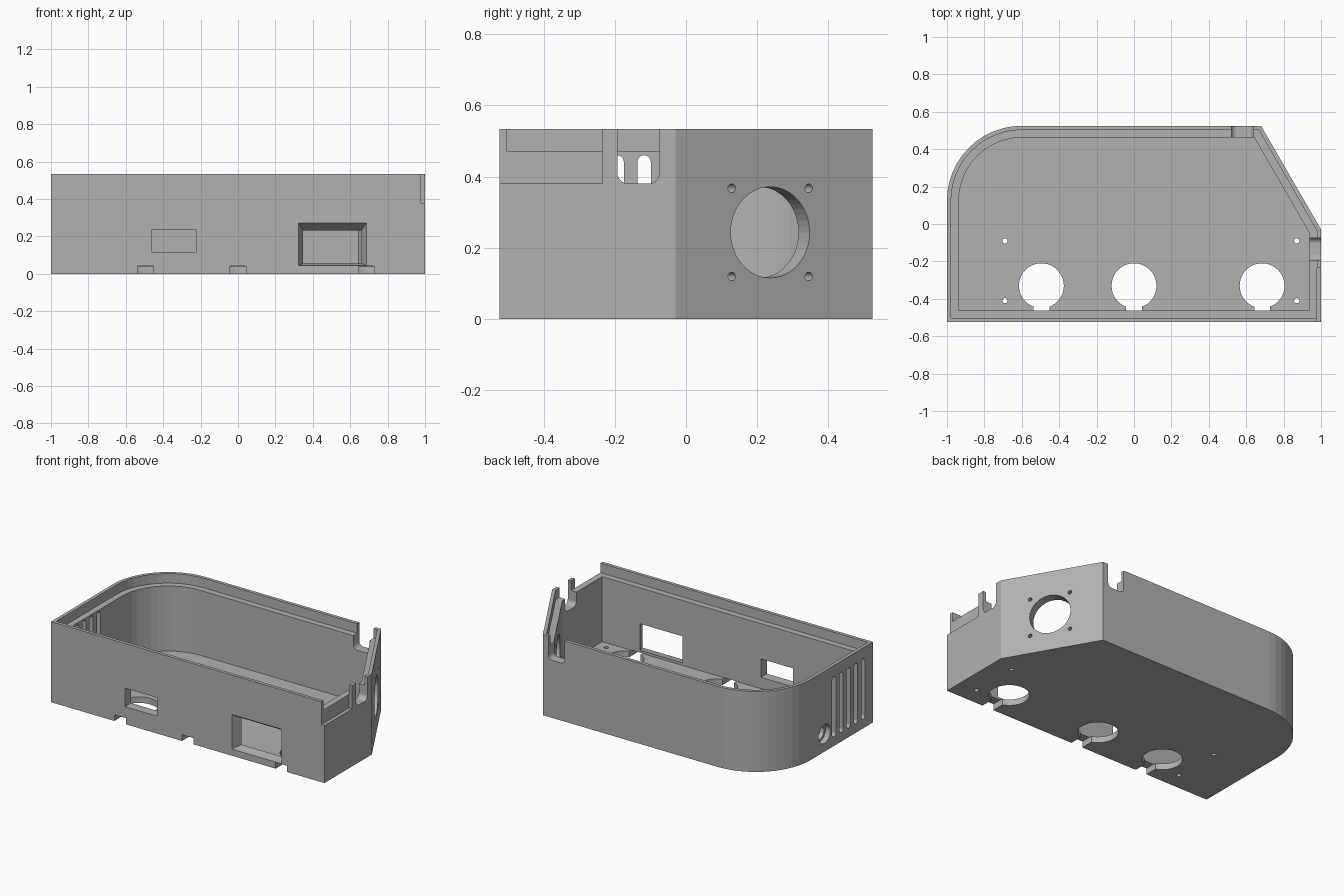
import bpy, bmesh, math
from mathutils import Vector

cube = bpy.data.objects.get("Cube")
if cube:
    bpy.data.objects.remove(cube, do_unlink=True)

HEIGHT, LEDGE, FLOOR = 0.533, 0.47, 0.04
LIP, WALL = 0.022, 0.063
HALF_Y, CORNER = 0.525, 0.4
X, Y, Z = Vector((1, 0, 0)), Vector((0, 1, 0)), Vector((0, 0, 1))

grey = bpy.data.materials.new("mid_grey")
grey.use_nodes = True
grey.diffuse_color = (0.445, 0.445, 0.445, 1)
grey.node_tree.nodes["Principled BSDF"].inputs["Base Color"].default_value = grey.diffuse_color


def prism(name, start, end, origin, u, v, w, near, far):
    """Solid between two matching outlines, in the frame u, v with depth along w."""
    bm = bmesh.new()
    rings = [[bm.verts.new(origin + u * a + v * b + w * d) for a, b in pts]
             for pts, d in ((start, near), (end, far))]
    n = len(start)
    bm.faces.new(rings[0])
    bm.faces.new(rings[1])
    for i in range(n):
        j = (i + 1) % n
        bm.faces.new((rings[0][i], rings[0][j], rings[1][j], rings[1][i]))
    bmesh.ops.remove_doubles(bm, verts=bm.verts, dist=1e-5)
    bmesh.ops.recalc_face_normals(bm, faces=bm.faces)
    mesh = bpy.data.meshes.new(name)
    bm.to_mesh(mesh)
    bm.free()
    mesh.materials.append(grey)
    obj = bpy.data.objects.new(name, mesh)
    bpy.context.collection.objects.link(obj)
    return obj


def circle(r, n=40):
    return [(r * math.cos(math.tau * i / n), r * math.sin(math.tau * i / n)) for i in range(n)]


def rect(a0, a1, b0, b1):
    return [(a0, b0), (a1, b0), (a1, b1), (a0, b1)]


def rounded(a0, a1, b0, b1, r, n=8):
    pts = []
    corners = ((a1 - r, b1 - r), (a0 + r, b1 - r), (a0 + r, b0 + r), (a1 - r, b0 + r))
    for k, (ca, cb) in enumerate(corners):
        for i in range(n + 1):
            t = math.pi / 2 * (k + i / n)
            pts.append((ca + r * math.cos(t), cb + r * math.sin(t)))
    return pts


# Slanted wall: its outward normal and distance from the origin
slant = Vector((math.cos(math.pi / 6), math.sin(math.pi / 6), 0))
slant_dist = slant.x - 0.03 * slant.y


def outline(inset):
    """Plan of the case: one round corner, one slanted corner, moved inwards."""
    x, y, d = 1 - inset, HALF_Y - inset, slant_dist - inset
    pts = [(-x, -y), (x, -y), (x, (d - slant.x * x) / slant.y), ((d - slant.y * y) / slant.x, y)]
    r, n = CORNER - inset, 12
    for i in range(n + 1):
        t = math.pi / 2 * (1 + i / n)
        pts.append((-1 + CORNER + r * math.cos(t), HALF_Y - CORNER + r * math.sin(t)))
    return pts


def plan(name, pts, z0, z1):
    return prism(name, pts, pts, Vector(), X, Y, Z, z0, z1)


def across(name, pts, near, far):
    """Cutter through the left or right wall, outline in y and z."""
    return prism(name, pts, pts, Vector(), Y, Z, X, near, far)


def through_y(name, pts, near, far):
    """Cutter through the front or back wall, outline in x and z."""
    return prism(name, pts, pts, Vector(), X, Z, Y, near, far)


case = plan("open_case", outline(0), 0, HEIGHT)
cutters = [plan("cavity", outline(WALL), FLOOR, 1),
           plan("rim_step", outline(LIP), LEDGE, 1)]

# Keyhole openings and screw holes in the floor
for x in (-0.495, 0, 0.685):
    hole = [(x + a, b - 0.33) for a, b in circle(0.12)]
    cutters.append(plan("floor_opening", hole, -0.1, 0.1))
    cutters.append(plan("floor_notch", rect(x - 0.042, x + 0.042, -0.6, -0.33), -0.1, FLOOR + 0.001))
for x in (-0.69, 0.87):
    for y in (-0.41, -0.09):
        hole = [(x + a, y + b) for a, b in circle(0.014, 16)]
        cutters.append(plan("floor_screw_hole", hole, -0.1, 0.1))

# Front windows: one straight, one tapering inwards
cutters.append(through_y("small_window", rect(-0.46, -0.225, 0.115, 0.237), -0.6, -0.4))
cutters.append(prism("tapered_window", rect(0.319, 0.692, 0.042, 0.278),
                     rect(0.352, 0.656, 0.058, 0.227), Vector(), X, Z, Y, -0.535, -0.453))

# Cable notches in the back and left walls, and the thinned lip beside one
cutters.append(through_y("back_notch", rounded(0.52, 0.64, 0.38, 0.8, 0.03), 0.44, 0.6))
cutters.append(across("side_notch", rounded(-0.193, -0.075, 0.38, 0.8, 0.03), 0.9, 1.1))
cutters.append(across("lip_cut", rect(-0.6, -0.235, 0.38, 0.8), 1 - LIP, 1.1))

# Vent slots and stepped socket hole in the right wall
for i in range(5):
    y = -0.118 - 0.076 * i
    cutters.append(across("vent_slot", rounded(y - 0.019, y + 0.019, 0.06, 0.46, 0.0189), -1.1, -0.9))
for r, depth in ((0.062, -0.965), (0.045, -0.9)):
    hole = [(a - 0.018, b + 0.117) for a, b in circle(r)]
    cutters.append(across("socket_hole", hole, -1.1, depth))

# Fan opening and its four screw holes in the slanted wall
centre = Vector((0.846, 0.237, 0.243))
along = Z.cross(slant)
fan = [(0, 0, 0.128, 48)] + [(a, b, 0.012, 16) for a in (-0.125, 0.125) for b in (-0.124, 0.124)]
for a, b, r, n in fan:
    cutters.append(prism("fan_hole", circle(r, n), circle(r, n),
                         centre + along * a + Z * b, along, Z, slant, -0.1, 0.1))

# Cut every opening out of the case
bpy.context.view_layer.objects.active = case
for cutter in cutters:
    cutter.hide_render = True
    mod = case.modifiers.new("cut", 'BOOLEAN')
    mod.operation = 'DIFFERENCE'
    mod.solver = 'EXACT'
    mod.object = cutter
    bpy.ops.object.modifier_apply(modifier=mod.name)
    bpy.data.objects.remove(cutter, do_unlink=True)
